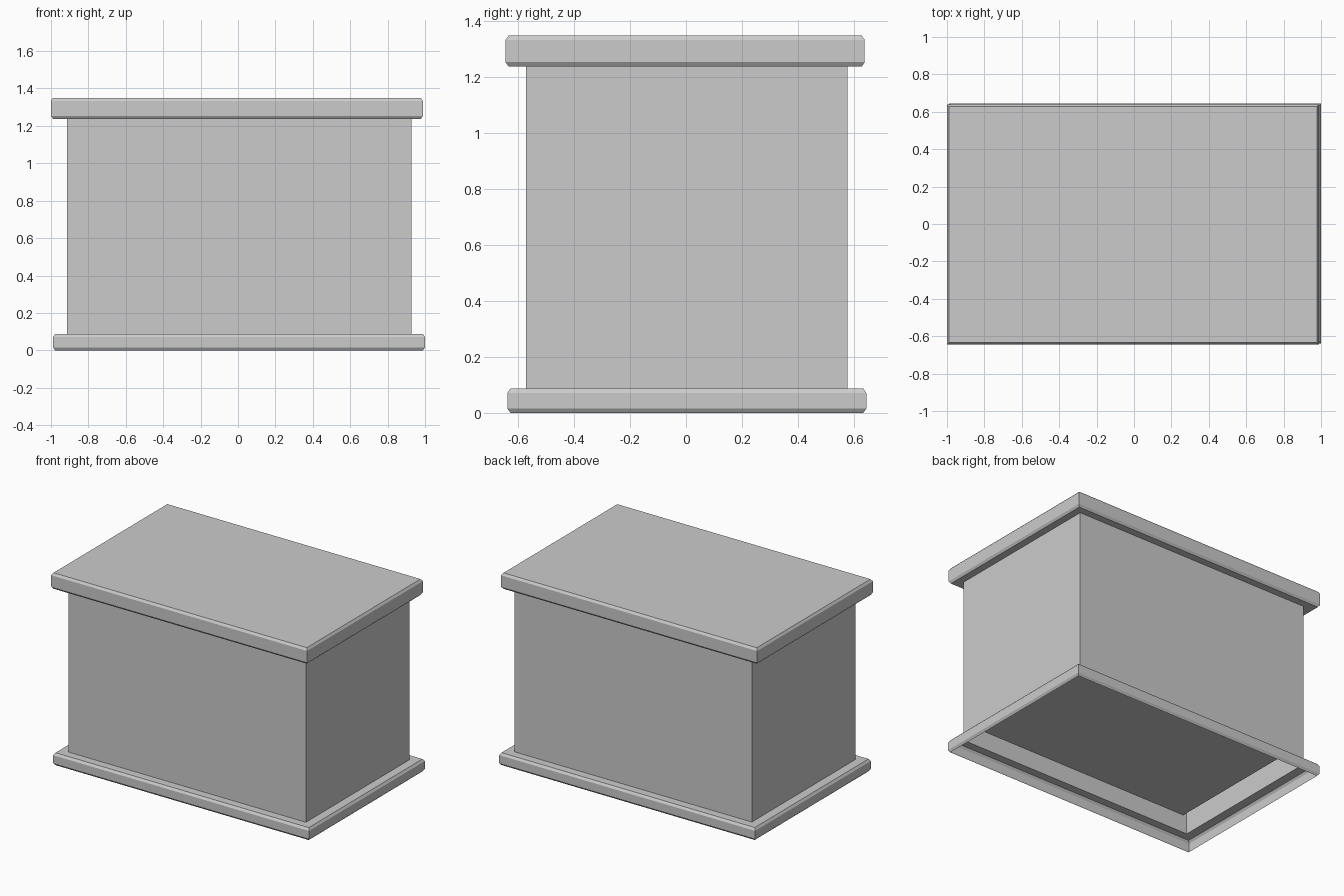
import bpy
import bmesh

cube = bpy.data.objects.get("Cube")
if cube:
    bpy.data.objects.remove(cube, do_unlink=True)

grey = bpy.data.materials.new("light_grey")
grey.use_nodes = True
colour = (0.6, 0.6, 0.6, 1.0)
grey.diffuse_color = colour
grey.node_tree.nodes["Principled BSDF"].inputs["Base Color"].default_value = colour


def rectangle(bm, box, z, inset=0.0):
    """Add a horizontal loop of four vertices."""
    x0, x1, y0, y1 = box
    x0, x1, y0, y1 = x0 + inset, x1 - inset, y0 + inset, y1 - inset
    return [bm.verts.new((x, y, z)) for x, y in ((x0, y0), (x1, y0), (x1, y1), (x0, y1))]


def loft(name, sections, cap_bottom=False, cap_top=False):
    """Join stacked rectangles (box, height, inset) into a flat-faced shell."""
    bm = bmesh.new()
    loops = [rectangle(bm, *section) for section in sections]
    for low, high in zip(loops, loops[1:]):
        for i in range(4):
            j = (i + 1) % 4
            bm.faces.new((low[i], low[j], high[j], high[i]))
    if cap_bottom:
        bm.faces.new(loops[0][::-1])
    if cap_top:
        bm.faces.new(loops[-1])
    mesh = bpy.data.meshes.new(name)
    bm.to_mesh(mesh)
    bm.free()
    mesh.materials.append(grey)
    obj = bpy.data.objects.new(name, mesh)
    bpy.context.collection.objects.link(obj)
    return obj


def bevelled(box, bottom, top, inset=0.011, rise=0.016):
    """Sections of a slab with bevelled upper and lower rims."""
    return [(box, bottom, inset), (box, bottom + rise, 0),
            (box, top - rise, 0), (box, top, inset)]


lid_box = (-1.0, 0.989, -0.645, 0.639)
base_box = (-0.989, 1.0, -0.639, 0.645)
body_box = (-0.915, 0.928, -0.572, 0.577)
panel_box = (-0.885, 0.898, -0.57, 0.575)

# Solid lid slab
loft("lid", bevelled(lid_box, 1.238, 1.35), cap_bottom=True, cap_top=True)

# Base moulding, open underneath, with a ledge running in to the body
loft("base_moulding", bevelled(base_box, 0, 0.087) + [(body_box, 0.087, 0)])

# Body walls
loft("body", [(body_box, 0.087, 0), (body_box, 1.238, 0)])

# Recessed panel inside the underside of the body
loft("underside_panel", [(panel_box, 0.212, 0)], cap_bottom=True)
